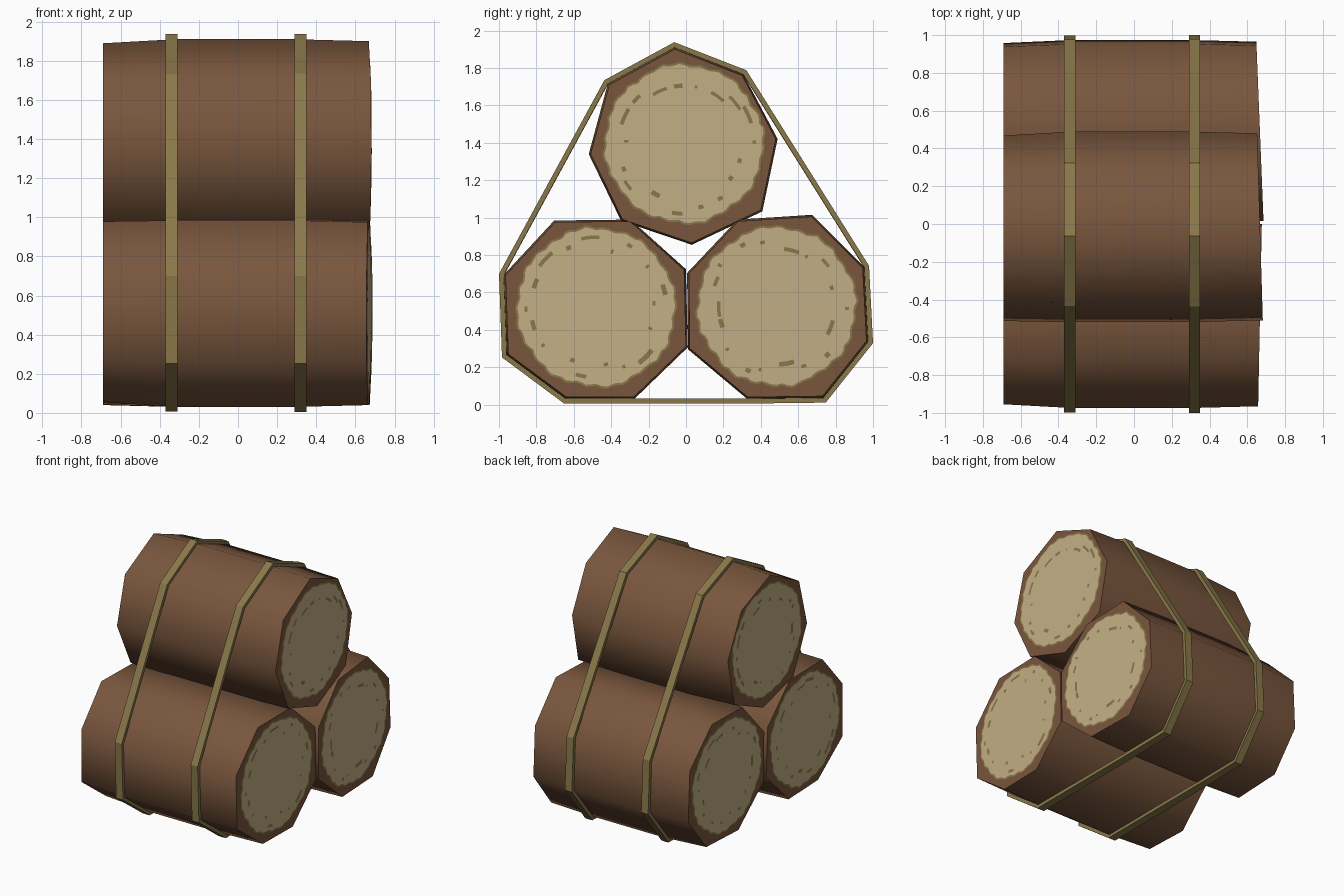
import bpy, bmesh, math, random
from mathutils import Vector
from mathutils.geometry import convex_hull_2d

if "Cube" in bpy.data.objects:
    bpy.data.objects.remove(bpy.data.objects["Cube"])

random.seed(7)


def material(name, srgb):
    m = bpy.data.materials.new(name)
    m.diffuse_color = [(c / 255 / 12.92 if c < 10 else ((c / 255 + 0.055) / 1.055) ** 2.4)
                       for c in srgb] + [1.0]
    m.use_nodes = True
    m.node_tree.nodes["Principled BSDF"].inputs["Base Color"].default_value = m.diffuse_color
    return m


BARK = material("brown bark", (121, 86, 61))
WOOD = material("pale cut wood", (196, 175, 133))
OLIVE = material("olive strap", (137, 120, 74))


def finish(name, bm, mats):
    me = bpy.data.meshes.new(name)
    bm.to_mesh(me)
    bm.free()
    for m in mats:
        me.materials.append(m)
    ob = bpy.data.objects.new(name, me)
    bpy.context.collection.objects.link(ob)
    return ob


# Eight-sided outlines (y, z) of the three logs, with centre and tilt of the right end
LOGS = {
    "top_log": dict(c=(-0.01, 1.395), tilt=-0.03, pts=[
        (0.48, 1.42), (0.30, 1.76), (-0.06, 1.90), (-0.41, 1.71),
        (-0.51, 1.34), (-0.34, 0.99), (0.03, 0.865), (0.40, 1.04)]),
    "front_log": dict(c=(-0.48, 0.52), tilt=0.02, pts=[
        (-0.01, 0.72), (-0.30, 0.98), (-0.70, 0.975), (-0.965, 0.69),
        (-0.95, 0.27), (-0.64, 0.04), (-0.28, 0.04), (0.0, 0.31)]),
    "back_log": dict(c=(0.485, 0.525), tilt=-0.04, pts=[
        (0.945, 0.73), (0.67, 1.005), (0.28, 0.98), (0.015, 0.70),
        (0.02, 0.30), (0.33, 0.04), (0.73, 0.045), (0.965, 0.34)]),
}
RINGS = [(-0.69, 0.985), (-0.32, 1.02), (0.28, 1.02), (0.665, 1.0)]


def section(log, k):
    """Outline scaled about the log centre."""
    cy, cz = log["c"]
    return [(cy + (y - cy) * k, cz + (z - cz) * k) for y, z in log["pts"]]


def end_x(log, side, y):
    return 0.667 + log["tilt"] * (y - log["c"][0]) if side > 0 else -0.69


# Bark bodies: lofted rings, smooth sides and flat ends
def build_log(name, log):
    bm = bmesh.new()
    rings = []
    for i, (x, k) in enumerate(RINGS):
        ring = []
        for y, z in section(log, k):
            if i == 3:
                x = end_x(log, 1, y)
            elif i == 0:
                y += random.uniform(-0.012, 0.012)
                z += random.uniform(-0.012, 0.012)
            ring.append(bm.verts.new((x, y, z)))
        rings.append(ring)
    for a, b in zip(rings, rings[1:]):
        for i in range(8):
            j = (i + 1) % 8
            bm.faces.new((a[i], a[j], b[j], b[i])).smooth = True
    bm.faces.new(rings[0])
    bm.faces.new(rings[-1])
    bmesh.ops.recalc_face_normals(bm, faces=bm.faces[:])
    finish(name, bm, [BARK])


# Painted cut ends: wavy olive edge, wavy pale disc, broken growth-ring dashes
def build_end(name, log, side):
    bm = bmesh.new()
    cy, cz = log["c"]

    def plate(polar, lift, mat):
        vs = []
        for r, a in polar:
            y, z = cy + r * math.cos(a), cz + r * math.sin(a)
            vs.append(bm.verts.new((end_x(log, side, y) + side * lift, y, z)))
        f = bm.faces.new(vs if side > 0 else vs[::-1])
        f.material_index = mat

    n = 96
    ph = random.uniform(0, 6)
    wave = [0.418 + 0.006 * math.sin(26 * math.tau * i / n + ph)
            + 0.006 * math.sin(8 * math.tau * i / n) + random.uniform(-0.003, 0.003)
            for i in range(n)]
    ang = [math.tau * i / n for i in range(n)]
    plate([(r + 0.011, a) for r, a in zip(wave, ang)], 0.002, 1)
    plate(list(zip(wave, ang)), 0.004, 0)
    count = 18
    for i in range(count):
        a = math.tau * (i + random.uniform(-0.3, 0.3)) / count
        r = random.choice((0.31, 0.35, 0.375))
        half = random.choice((0.02, 0.035, 0.07, 0.12)) * 1.1
        w = random.uniform(0.008, 0.013)
        steps = [a + half * (t / 2 - 1) for t in range(5)]
        plate([(r + w, t) for t in steps] + [(r - w, t) for t in reversed(steps)], 0.006, 1)
    finish(name, bm, [WOOD, OLIVE])


for name, log in LOGS.items():
    build_log(name, log)
    build_end(name + "_right_end", log, 1)
    build_end(name + "_left_end", log, -1)


# Straps: convex hull around all logs, offset outwards, with a boxed section
def offset(loop, d):
    out = []
    for i, p in enumerate(loop):
        a, b = (p - loop[i - 1]).normalized(), (loop[(i + 1) % len(loop)] - p).normalized()
        na, nb = Vector((a.y, -a.x)), Vector((b.y, -b.x))
        out.append(p + (na + nb) * (d / (1 + na.dot(nb))))
    return out


def build_strap(name, x, k):
    pts = [Vector(p) for log in LOGS.values() for p in section(log, k)]
    hull = [pts[i] for i in convex_hull_2d(pts)]
    area = sum(hull[i - 1].cross(hull[i]) for i in range(len(hull)))
    if area < 0:
        hull.reverse()
    inner, outer = offset(hull, -0.002), offset(hull, 0.024)
    bm = bmesh.new()
    loops = [[bm.verts.new((x + dx, p.x, p.y)) for p in lp]
             for lp, dx in ((outer, -0.03), (outer, 0.03), (inner, 0.03), (inner, -0.03))]
    n = len(hull)
    for s in range(4):
        a, b = loops[s], loops[(s + 1) % 4]
        for i in range(n):
            j = (i + 1) % n
            bm.faces.new((a[i], a[j], b[j], b[i]))
    bmesh.ops.recalc_face_normals(bm, faces=bm.faces[:])
    finish(name, bm, [OLIVE])


build_strap("left_strap", -0.34, 1.018)
build_strap("right_strap", 0.32, 1.022)
